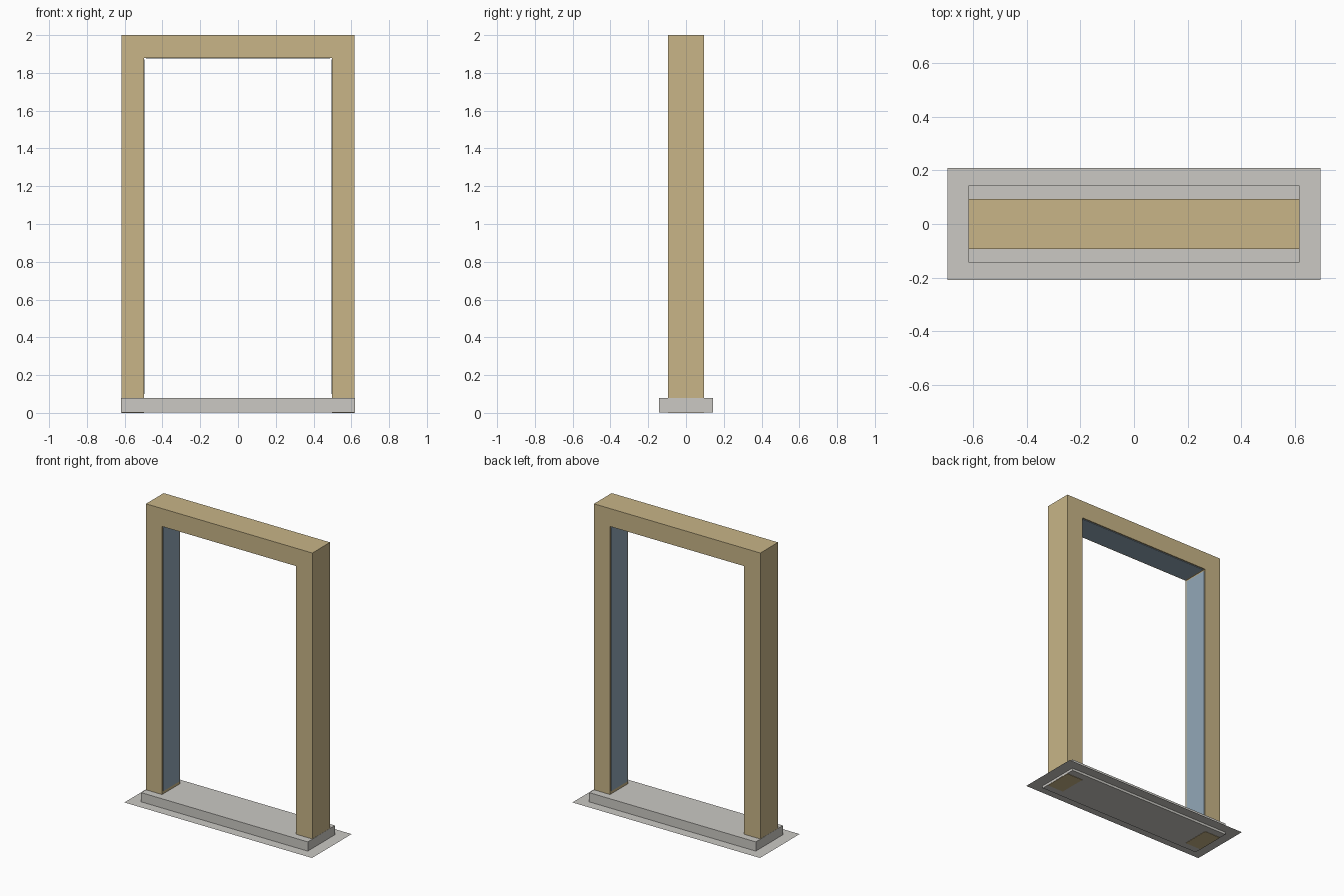
import bpy, bmesh

if "Cube" in bpy.data.objects:
    bpy.data.objects.remove(bpy.data.objects["Cube"])


def material(name, srgb):
    lin = [((c / 255 + 0.055) / 1.055) ** 2.4 for c in srgb]
    m = bpy.data.materials.new(name)
    m.diffuse_color = (*lin, 1)
    m.use_nodes = True
    m.node_tree.nodes["Principled BSDF"].inputs["Base Color"].default_value = m.diffuse_color
    return m


tan = material("tan wood", (200, 181, 135))
grey = material("pale grey stone", (203, 201, 196))
blue = material("blue grey lining", (146, 167, 184))


def finish(name, bm, mat):
    mesh = bpy.data.meshes.new(name)
    bm.to_mesh(mesh)
    bm.free()
    mesh.materials.append(mat)
    obj = bpy.data.objects.new(name, mesh)
    bpy.context.collection.objects.link(obj)
    return obj


def box(name, lo, hi, mat):
    bm = bmesh.new()
    bmesh.ops.create_cube(bm, size=1)
    for v in bm.verts:
        v.co = [(a + b) / 2 + c * (b - a) for a, b, c in zip(lo, hi, v.co)]
    return finish(name, bm, mat)


OUT, INN, TOP, HEAD, DEPTH = 0.618, 0.498, 2.0, 1.88, 0.094

# Door frame: one U-shaped profile extruded through its depth
profile = [(-OUT, 0), (-INN, 0), (-INN, HEAD), (INN, HEAD),
           (INN, 0), (OUT, 0), (OUT, TOP), (-OUT, TOP)]
bm = bmesh.new()
face = bm.faces.new([bm.verts.new((x, -DEPTH, z)) for x, z in profile])
ext = bmesh.ops.extrude_face_region(bm, geom=[face])
for v in ext["geom"]:
    if isinstance(v, bmesh.types.BMVert):
        v.co.y = DEPTH
bmesh.ops.recalc_face_normals(bm, faces=bm.faces)
finish("door_frame", bm, tan)

# Thin lining panels inside the opening
T, PY = 0.003, 0.085
for side, s in (("left", -1), ("right", 1)):
    xs = sorted((s * INN, s * (INN - T)))
    box(side + "_lining", (xs[0], -PY, 0.10), (xs[1], PY, HEAD - 0.01), blue)
box("head_lining", (-INN + 0.01, -PY, HEAD - T), (INN - 0.01, PY, HEAD), blue)

# Threshold slab
box("threshold", (-OUT - 0.001, -0.144, 0.002), (OUT + 0.001, 0.144, 0.08), grey)

# Flat apron sheet around the threshold
bm = bmesh.new()
bmesh.ops.create_grid(bm, x_segments=1, y_segments=1, size=1)
for v in bm.verts:
    v.co = (v.co.x * 0.697, v.co.y * 0.21, 0.018)
finish("apron", bm, grey)
